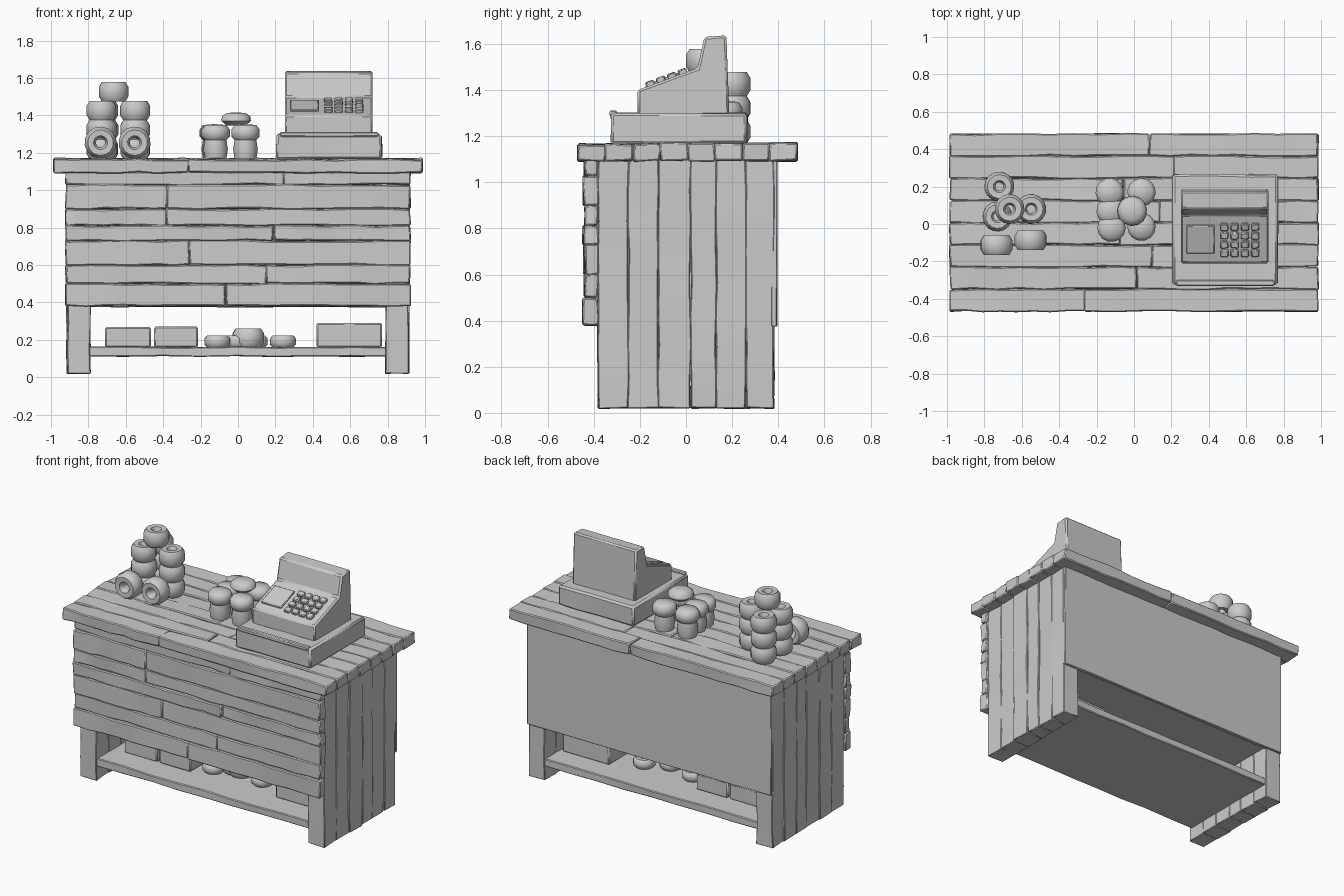
import bpy, bmesh, math, random
from mathutils import Matrix, Vector

random.seed(4)
cube = bpy.data.objects.get("Cube")
if cube:
    bpy.data.objects.remove(cube, do_unlink=True)

grey = bpy.data.materials.new("plain grey")
grey.use_nodes = True
grey.diffuse_color = (0.6, 0.6, 0.6, 1)
bsdf = grey.node_tree.nodes["Principled BSDF"]
bsdf.inputs["Base Color"].default_value = grey.diffuse_color
bsdf.inputs["Roughness"].default_value = 0.9


def finish(name, bm, bevel=0.0, angle=35):
    """Turn a bmesh into a shaded object with optional worn edges."""
    bmesh.ops.recalc_face_normals(bm, faces=bm.faces)
    mesh = bpy.data.meshes.new(name)
    bm.to_mesh(mesh)
    bm.free()
    mesh.materials.append(grey)
    obj = bpy.data.objects.new(name, mesh)
    bpy.context.collection.objects.link(obj)
    if bevel:
        mod = obj.modifiers.new("worn edges", 'BEVEL')
        mod.width = bevel
        mod.limit_method = 'ANGLE'
        mod.angle_limit = math.radians(50)
    bpy.ops.object.select_all(action='DESELECT')
    obj.select_set(True)
    bpy.context.view_layer.objects.active = obj
    bpy.ops.object.shade_smooth_by_angle(angle=math.radians(angle))
    return obj


def add_box(bm, lo, hi, cuts=0, axis=0, rough=0.0, rot=None):
    """Box between two corners, sliced along an axis and roughened."""
    lo, hi = Vector(lo), Vector(hi)
    part = bmesh.new()
    bmesh.ops.create_cube(part, size=1)
    bmesh.ops.scale(part, vec=hi - lo, verts=part.verts)
    normal = Vector([float(i == axis) for i in range(3)])
    for i in range(cuts):
        co = normal * (hi - lo)[axis] * ((i + 1) / (cuts + 1) - 0.5)
        bmesh.ops.bisect_plane(part, geom=part.verts[:] + part.edges[:] + part.faces[:],
                               plane_co=co, plane_no=normal)
    for v in part.verts:
        v.co += Vector([random.uniform(-rough, rough) for _ in range(3)])
    part.transform(Matrix.Translation((lo + hi) / 2) @ (rot or Matrix()))
    temp = bpy.data.meshes.new("temp")
    part.to_mesh(temp)
    part.free()
    bm.from_mesh(temp)
    bpy.data.meshes.remove(temp)


def box(name, lo, hi, bevel=0.008, cuts=0, rough=0.0):
    bm = bmesh.new()
    add_box(bm, lo, hi, cuts, 0, rough)
    return finish(name, bm, bevel)


def lathe(name, profile, places, sides=14, tilt=False):
    """Spin an (r, z) profile closed on itself; copy to each place."""
    bm = bmesh.new()
    for place in places:
        spin = Matrix.Rotation(random.uniform(0, 1), 4, 'Z')
        if tilt:
            spin = Matrix.Rotation(math.pi / 2, 4, 'X') @ spin
        move = Matrix.Translation(place) @ spin
        rings = []
        for i in range(sides):
            a = 2 * math.pi * i / sides
            rings.append([bm.verts.new(move @ Vector((r * math.cos(a), r * math.sin(a), z)))
                          for r, z in profile])
        n = len(profile)
        for i in range(sides):
            a, b = rings[i], rings[(i + 1) % sides]
            for j in range(n):
                k = (j + 1) % n
                bm.faces.new((a[j], b[j], b[k], a[k]))
    bmesh.ops.remove_doubles(bm, verts=bm.verts, dist=0.0004)
    return finish(name, bm, angle=50)


# Counter top: rows of rough boards with staggered joints
bm = bmesh.new()
rows, width = 8, 0.95 / 8
for r in range(rows):
    y = -0.468 + r * width
    joint = random.uniform(-0.5, 0.5)
    for x0, x1 in ((-0.985, joint), (joint, 0.985)):
        top = 1.168 + random.uniform(-0.004, 0.004)
        add_box(bm, (x0, y, 1.092), (x1, y + width, top), 7, 0, 0.005)
finish("counter_top", bm, 0.006)

# Solid core under the top
box("counter_core", (-0.89, -0.39, 0.385), (0.89, 0.375, 1.10), 0)
box("back_panel", (-0.912, 0.37, 0.375), (0.912, 0.395, 1.10), 0.004, 6, 0.002)

# Front planks, uneven in height and depth
bm = bmesh.new()
edges = [0.38, 0.50, 0.60, 0.73, 0.81, 0.90, 1.03, 1.10]
for z0, z1 in zip(edges, edges[1:]):
    joint = random.uniform(-0.4, 0.4)
    for x0, x1 in ((-0.922, joint), (joint, 0.922)):
        face = -0.44 + random.uniform(-0.008, 0.006)
        add_box(bm, (x0, face, z0), (x1, -0.38, z1), 7, 0, 0.005)
finish("front_planks", bm, 0.006)

# Side walls of upright boards
seams = [-0.382, -0.25, -0.12, 0.02, 0.13, 0.26, 0.382]
for name, side in (("left_side", 1), ("right_side", -1)):
    bm = bmesh.new()
    for y0, y1 in zip(seams, seams[1:]):
        outer = 0.913 + random.uniform(-0.005, 0.005)
        xs = sorted((side * 0.79, side * outer))
        add_box(bm, (xs[0], y0, 0.02), (xs[1], y1, 1.10), 7, 2, 0.004)
    finish(name, bm, 0.004)

# Lower shelf and the boxes stored on it
box("lower_shelf", (-0.80, -0.37, 0.11), (0.80, 0.37, 0.162), 0.005, 7, 0.003)
box("storage_box_right", (-0.71, -0.20, 0.16), (-0.465, 0.20, 0.268))
box("storage_box_middle", (-0.45, -0.20, 0.16), (-0.215, 0.20, 0.27))
box("storage_box_left", (0.42, -0.20, 0.16), (0.77, 0.22, 0.29))


def ring(r, h, hole):
    """Puffy roll profile with a centre hole."""
    return [(hole, h * 0.25), (hole * 1.5, h * 0.02), (r * 0.8, 0), (r, h * 0.25),
            (r, h * 0.75), (r * 0.8, h), (hole * 1.5, h * 0.98), (hole, h * 0.75)]


lathe("shelf_rolls", ring(0.07, 0.062, 0.018),
      [(-0.11, -0.10, 0.16), (-0.11, 0.08, 0.16), (0.24, -0.08, 0.16),
       (0.24, 0.10, 0.16), (0.00, -0.04, 0.16), (0.09, 0.03, 0.16)])
lathe("shelf_pot", ring(0.085, 0.10, 0.02), [(0.055, -0.04, 0.16)])

# Stacked rolls on the counter
stack = [(x, y, 1.168 + i * 0.103) for x, y in ((-0.72, 0.20), (-0.55, 0.08), (-0.73, 0.04))
         for i in range(3)]
lathe("stacked_rolls", ring(0.08, 0.103, 0.022), stack + [(-0.665, 0.08, 1.475)])
lathe("upright_rolls", ring(0.086, 0.105, 0.025),
      [(-0.735, -0.06, 1.254), (-0.553, -0.035, 1.254)], tilt=True)

# Lidded jars on the counter
jar = [(0.0, 0.0), (0.058, 0.0), (0.066, 0.05), (0.058, 0.10), (0.076, 0.12),
       (0.076, 0.155), (0.058, 0.18), (0.0, 0.185)]
lathe("lidded_jars", jar, [(x, y, 1.168) for x, y in
                          ((-0.13, 0.17), (0.04, 0.17), (-0.125, 0.07),
                           (-0.12, -0.02), (0.04, -0.015))])
lathe("top_bun", [(0, 0), (0.05, 0), (0.08, 0.025), (0.076, 0.05), (0.05, 0.068), (0, 0.07)],
      [(-0.01, 0.07, 1.345)])

# Cash drawer and its raised rim
box("cash_drawer", (0.205, -0.325, 1.165), (0.77, 0.265, 1.30), 0.012, 3, 0.004)
box("drawer_lip", (0.225, -0.332, 1.285), (0.75, -0.30, 1.312), 0.006)

# Register housing: side profile pushed across its width
profile = [(-0.21, 1.29), (-0.21, 1.40), (0.05, 1.495), (0.08, 1.63), (0.175, 1.637), (0.188, 1.29)]
bm = bmesh.new()
face = bm.faces.new([bm.verts.new((0.25, y, z)) for y, z in profile])
out = bmesh.ops.extrude_face_region(bm, geom=[face])
bmesh.ops.translate(bm, vec=(0.47, 0, 0),
                    verts=[g for g in out["geom"] if isinstance(g, bmesh.types.BMVert)])
finish("register_housing", bm, 0.01)

# Keys and display pad lying on the slope
slope = math.atan2(0.095, 0.26)
tilt = Matrix.Rotation(slope, 4, 'X')
half = Vector((0.021, 0.019, 0.014))
bm = bmesh.new()
for col in range(4):
    for row in range(4):
        y = -0.155 + row * 0.047
        c = Vector((0.483 + col * 0.055, y, 1.405 + (y + 0.21) * math.tan(slope)))
        add_box(bm, c - half, c + half, rough=0.002, rot=tilt)
finish("register_keys", bm, 0.005)

bm = bmesh.new()
pad = Vector((0.075, 0.08, 0.010))
c = Vector((0.355, -0.08, 1.40 + 0.13 * math.tan(slope)))
add_box(bm, c - pad, c + pad, rot=tilt)
finish("register_pad", bm, 0.004)
